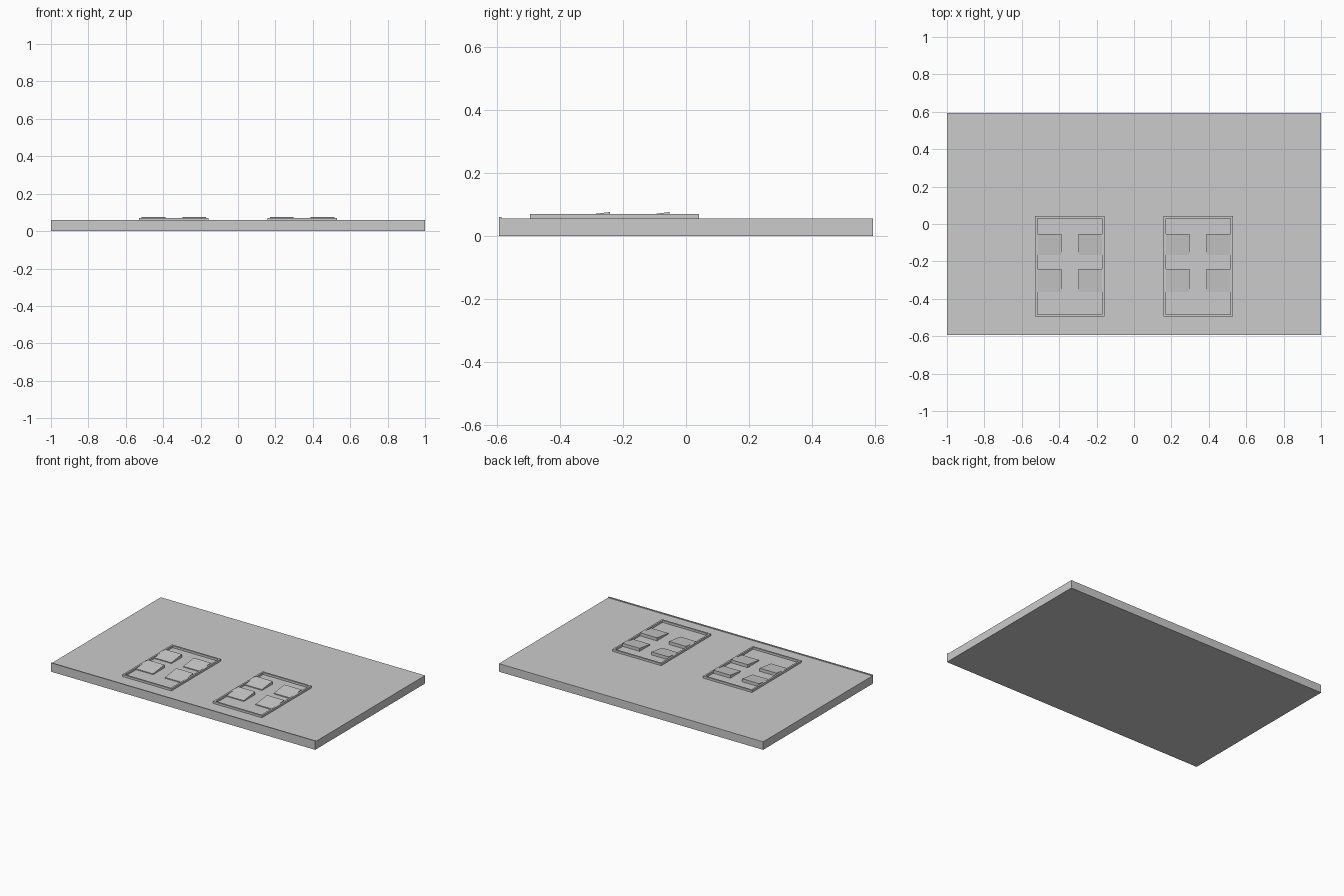
import bpy
import bmesh
from mathutils import Matrix, Vector

cube = bpy.data.objects.get("Cube")
if cube:
    bpy.data.objects.remove(cube, do_unlink=True)

GREY = (0.6, 0.6, 0.6, 1)
grey = bpy.data.materials.new("plain grey")
grey.use_nodes = True
grey.diffuse_color = GREY
grey.node_tree.nodes["Principled BSDF"].inputs["Base Color"].default_value = GREY


def finish(name, bm):
    bmesh.ops.recalc_face_normals(bm, faces=bm.faces)
    mesh = bpy.data.meshes.new(name)
    bm.to_mesh(mesh)
    bm.free()
    mesh.materials.append(grey)
    obj = bpy.data.objects.new(name, mesh)
    bpy.context.collection.objects.link(obj)
    return obj


def add_box(bm, low, high):
    low, high = Vector(low), Vector(high)
    size = Matrix.Diagonal((high - low).to_4d())
    size[3][3] = 1
    bmesh.ops.create_cube(bm, size=1, matrix=Matrix.Translation((low + high) / 2) @ size)


def add_wedge(bm, x0, x1, y0, y1, base, front, back):
    """Block whose top slopes up from its front edge to its back edge."""
    profile = [(y0, base), (y1, base), (y1, back), (y0, front)]
    face = bm.faces.new([bm.verts.new((x0, y, z)) for y, z in profile])
    side = bmesh.ops.extrude_face_region(bm, geom=[face])
    moved = [v for v in side["geom"] if isinstance(v, bmesh.types.BMVert)]
    bmesh.ops.translate(bm, verts=moved, vec=(x1 - x0, 0, 0))


SLAB_TOP, RIM_TOP = 0.055, 0.069
BACK, FRONT = 0.594, -0.594

# Base slab
bm = bmesh.new()
add_box(bm, (-1, FRONT, 0), (1, BACK, SLAB_TOP))
finish("base_slab", bm)

# Thin raised lip along the front edge
bm = bmesh.new()
add_box(bm, (-1, FRONT, SLAB_TOP - 0.01), (1, FRONT + 0.008, 0.06))
finish("front_lip", bm)

# Two shallow trays, each with a thin rim and four sloped blocks
HALF, Y0, Y1, RIM = 0.185, -0.495, 0.042, 0.012
for side, cx in (("right", -0.343), ("left", 0.343)):
    bm = bmesh.new()
    x0, x1 = cx - HALF, cx + HALF
    z0 = SLAB_TOP - 0.005
    add_box(bm, (x0, Y0, z0), (x1, Y0 + RIM, RIM_TOP))
    add_box(bm, (x0, Y1 - RIM, z0), (x1, Y1, RIM_TOP))
    add_box(bm, (x0, Y0 + RIM, z0), (x0 + RIM, Y1 - RIM, RIM_TOP))
    add_box(bm, (x1 - RIM, Y0 + RIM, z0), (x1, Y1 - RIM, RIM_TOP))
    finish(side + "_tray_rim", bm)

    bm = bmesh.new()
    for y0, y1 in ((-0.364, -0.241), (-0.166, -0.053)):
        for bx0, bx1 in ((x0 + RIM, cx - 0.045), (cx + 0.045, x1 - RIM)):
            add_wedge(bm, bx0, bx1, y0, y1, z0, 0.061, 0.076)
    finish(side + "_tray_blocks", bm)
